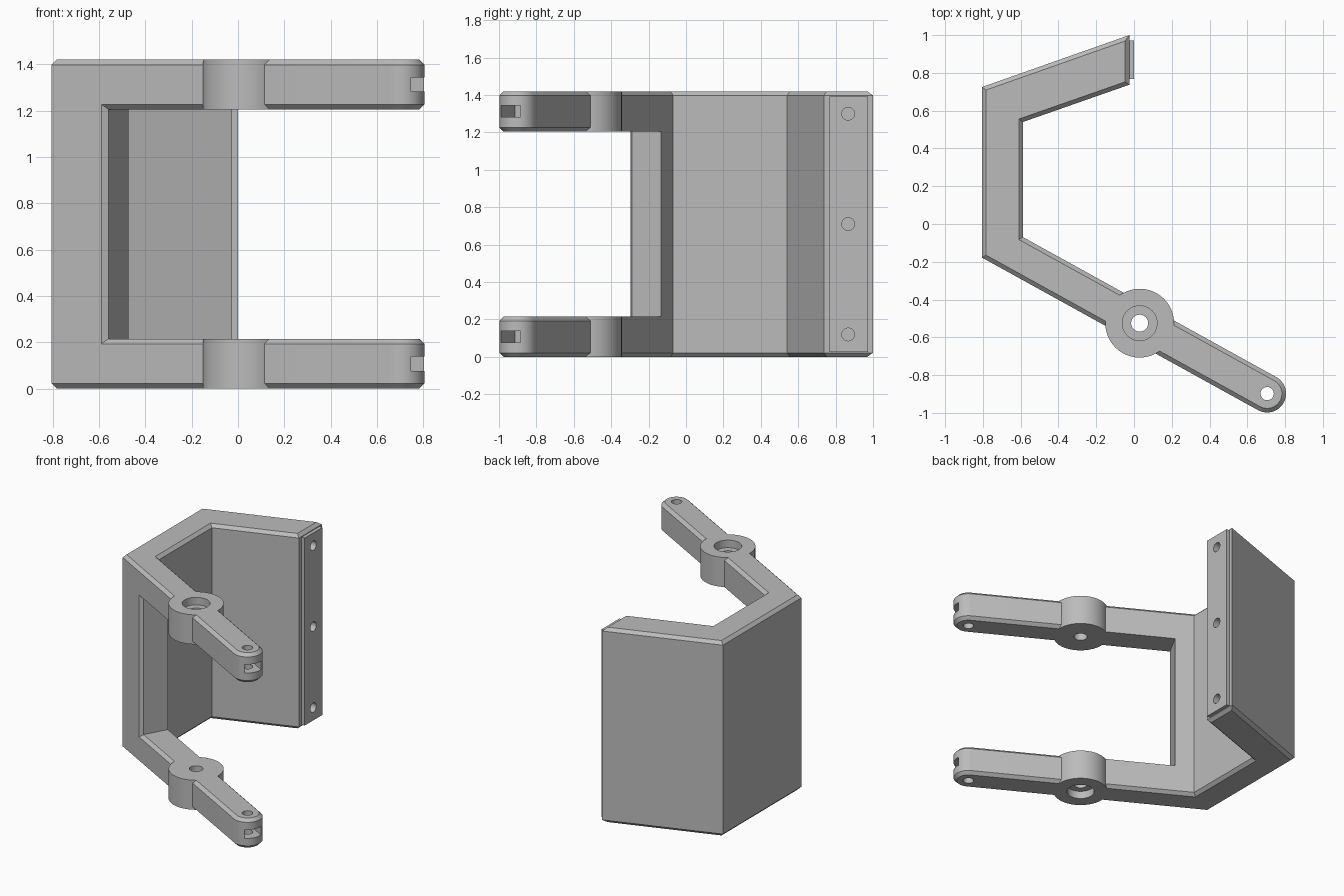
import bpy, bmesh, math
from mathutils import Vector, Matrix

if "Cube" in bpy.data.objects:
    bpy.data.objects.remove(bpy.data.objects["Cube"], do_unlink=True)

HEIGHT, ARM_H, CHAMFER = 1.42, 0.215, 0.022
HUB, TIP = Vector((0.03, -0.525)), Vector((0.705, -0.898))
U = (TIP - HUB).normalized()          # along the arm
V = Vector((-U.y, U.x))               # across the arm, inward
REACH, HALF = (TIP - HUB).length, 0.1

grey = bpy.data.materials.new("plain_grey")
grey.use_nodes = True
COLOUR = (0.5, 0.5, 0.5, 1)
grey.diffuse_color = COLOUR
grey.node_tree.nodes["Principled BSDF"].inputs["Base Color"].default_value = COLOUR


def arm(u, v):
    """Plan position from distances along and across the arm."""
    return HUB + U * u + V * v


def arm_at_x(x, v):
    """Point where an arm side line crosses a given x."""
    start = arm(0, v)
    return start + U * ((x - start.x) / U.x)


def finish(name, bm):
    bmesh.ops.recalc_face_normals(bm, faces=bm.faces)
    mesh = bpy.data.meshes.new(name)
    bm.to_mesh(mesh)
    bm.free()
    mesh.materials.append(grey)
    obj = bpy.data.objects.new(name, mesh)
    bpy.context.collection.objects.link(obj)
    return obj


def loft(name, rings):
    """Join matching rings of points into a closed solid."""
    bm = bmesh.new()
    loops = [[bm.verts.new(p) for p in ring] for ring in rings]
    n = len(loops[0])
    for a, b in zip(loops, loops[1:]):
        for i in range(n):
            j = (i + 1) % n
            bm.faces.new((a[i], a[j], b[j], b[i]))
    bm.faces.new(loops[0])
    bm.faces.new(loops[-1])
    return finish(name, bm)


def prism(name, plan, z0, z1, chamfer=0):
    """Extrude a plan upward; the closing edge of the plan stays sharp."""
    bm = bmesh.new()
    rings = [[bm.verts.new((p[0], p[1], z)) for p in plan] for z in (z0, z1)]
    n = len(plan)
    for ring in rings:
        bm.faces.new(ring)
    for i in range(n):
        j = (i + 1) % n
        bm.faces.new((rings[0][i], rings[0][j], rings[1][j], rings[1][i]))
    bmesh.ops.recalc_face_normals(bm, faces=bm.faces)
    if chamfer:
        edges = [bm.edges.get((r[i], r[i + 1])) for r in rings for i in range(n - 1)]
        bmesh.ops.bevel(bm, geom=edges, offset=chamfer, segments=1,
                        affect='EDGES', profile=0.5)
    return finish(name, bm)


def cylinder(name, centre, radius, depth, along_x=False):
    bm = bmesh.new()
    turn = Matrix.Rotation(math.pi / 2, 4, 'Y') if along_x else Matrix()
    bmesh.ops.create_cone(bm, cap_ends=True, segments=48, radius1=radius,
                          radius2=radius, depth=depth,
                          matrix=Matrix.Translation(centre) @ turn)
    return finish(name, bm)


def combine(target, other, operation):
    mod = target.modifiers.new(operation.lower(), 'BOOLEAN')
    mod.operation, mod.object, mod.solver = operation, other, 'EXACT'
    bpy.context.view_layer.objects.active = target
    bpy.ops.object.modifier_apply(modifier=mod.name)
    bpy.data.objects.remove(other, do_unlink=True)


# Main shell: back panel, side wall and arm stub in one plan
END_X = -0.025
plan = [arm(0.05, HALF), arm_at_x(-0.588, HALF), (-0.588, 0.54), (END_X, 0.737),
        (END_X, 1.0), (-0.805, 0.725), arm_at_x(-0.805, -HALF), arm(0.05, -HALF)]
bracket = prism("bracket_body", plan, 0, HEIGHT, CHAMFER)
# square off the panel end, left plain by trimming past its chamfer
combine(bracket, prism("panel_end", [(END_X, 0.737), (END_X, 1.0),
        (END_X - 0.03, 0.989), (END_X - 0.03, 0.727)], CHAMFER, HEIGHT - CHAMFER), 'UNION')

# Window between the two arms, flared on its outer side
window_u = (arm_at_x(-0.57, -HALF) - HUB).dot(U)


def window_ring(v, grow):
    corners = ((window_u - grow, ARM_H - grow), (0.4, ARM_H - grow),
               (0.4, HEIGHT - ARM_H + grow), (window_u - grow, HEIGHT - ARM_H + grow))
    return [(*arm(u, v), z) for u, z in corners]


combine(bracket, loft("window_cutter", [window_ring(0.16, 0), window_ring(CHAMFER - HALF, 0),
                                        window_ring(-HALF - 0.02, CHAMFER + 0.02)]), 'DIFFERENCE')

# Hub and rounded outer arm at both levels
rounded = [arm(-0.05, -HALF)]
for k in range(25):
    a = math.pi * (k / 24 - 0.5)
    rounded.append(arm(REACH + HALF * math.cos(a), HALF * math.sin(a)))
rounded.append(arm(-0.05, HALF))
for z0 in (0, HEIGHT - ARM_H):
    mid = z0 + ARM_H / 2
    combine(bracket, prism("outer_arm", rounded, z0, z0 + ARM_H, CHAMFER), 'UNION')
    combine(bracket, cylinder("hub", (*HUB, mid), 0.182, ARM_H), 'UNION')

# Raised mounting strip on the panel end
strip = [(END_X - 0.02, 0.767), (0, 0.767), (0, 0.972), (END_X - 0.02, 0.972)]
combine(bracket, prism("mounting_strip", strip, 0.027, HEIGHT - 0.027), 'UNION')

# Pivot holes with outer recesses, tip holes and tip slots
for z0, face in ((0, 0), (HEIGHT - ARM_H, HEIGHT)):
    mid = z0 + ARM_H / 2
    combine(bracket, cylinder("pivot_hole", (*HUB, mid), 0.045, 0.4), 'DIFFERENCE')
    combine(bracket, cylinder("pivot_recess", (*HUB, face), 0.092, 0.11), 'DIFFERENCE')
    combine(bracket, cylinder("tip_hole", (*TIP, mid), 0.035, 0.4), 'DIFFERENCE')
    slot = [arm(REACH - 0.076, -0.06), arm(REACH + 0.2, -0.06),
            arm(REACH + 0.2, 0.06), arm(REACH - 0.076, 0.06)]
    combine(bracket, prism("tip_slot", slot, mid - 0.031, mid + 0.031), 'DIFFERENCE')

# Screw holes in the mounting strip
for z in (0.12, HEIGHT / 2, HEIGHT - 0.12):
    combine(bracket, cylinder("screw_hole", (-0.06, 0.867, z), 0.034, 0.2, True), 'DIFFERENCE')

bpy.ops.object.select_all(action='DESELECT')
bracket.select_set(True)
bpy.context.view_layer.objects.active = bracket
bpy.ops.object.shade_smooth_by_angle(angle=math.radians(25))
